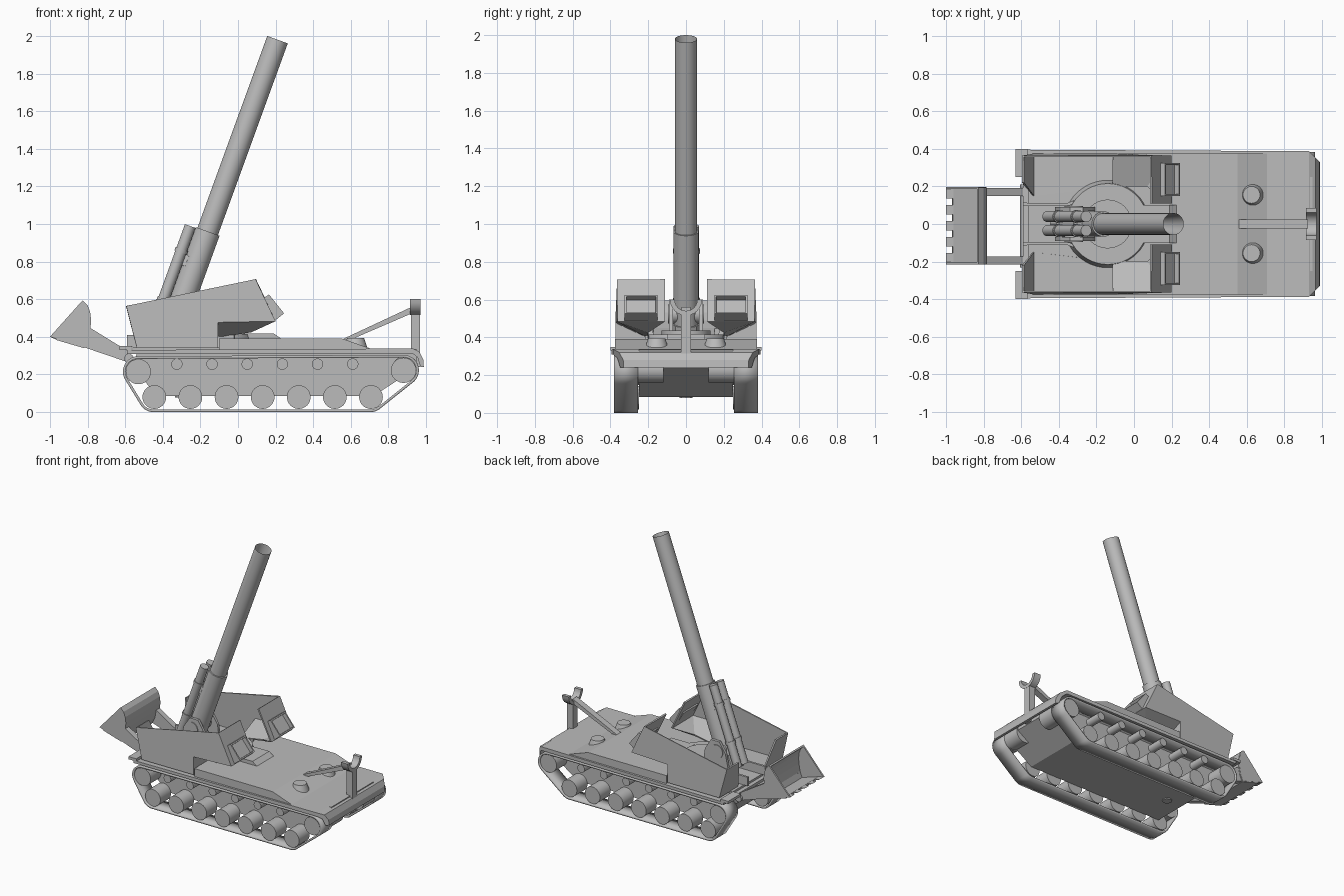
import bpy, bmesh, math
from mathutils import Vector
from mathutils.geometry import convex_hull_2d

if "Cube" in bpy.data.objects:
    bpy.data.objects.remove(bpy.data.objects["Cube"])

grey = bpy.data.materials.new("plain_grey")
grey.use_nodes = True
grey.diffuse_color = (0.5, 0.5, 0.5, 1)
grey.node_tree.nodes["Principled BSDF"].inputs["Base Color"].default_value = (0.5, 0.5, 0.5, 1)


def finish(name, bm, thick=0, smooth=False):
    bmesh.ops.recalc_face_normals(bm, faces=bm.faces)
    me = bpy.data.meshes.new(name)
    bm.to_mesh(me)
    bm.free()
    me.materials.append(grey)
    ob = bpy.data.objects.new(name, me)
    bpy.context.collection.objects.link(ob)
    if thick:
        mod = ob.modifiers.new("thickness", 'SOLIDIFY')
        mod.thickness, mod.offset = thick, 0
    if smooth:
        bpy.ops.object.select_all(action='DESELECT')
        ob.select_set(True)
        bpy.context.view_layer.objects.active = ob
        bpy.ops.object.shade_smooth_by_angle(angle=math.radians(35))
    return ob


def panels(name, points, faces, thick=0.012):
    bm = bmesh.new()
    vs = [bm.verts.new(p) for p in points]
    for f in faces:
        bm.faces.new([vs[i] for i in f])
    return finish(name, bm, thick)


def prism(name, profile, lo, hi, axis='y', smooth=False, recess=None):
    """Extrude an outline along y (outline in xz) or x (outline in yz)."""
    bm = bmesh.new()
    place = (lambda a, b, t: (a, t, b)) if axis == 'y' else (lambda a, b, t: (t, a, b))
    ends = [[bm.verts.new(place(a, b, t)) for a, b in profile] for t in (lo, hi)]
    n = len(profile)
    for e in ends:
        bm.faces.new(e)
    sides = [bm.faces.new([ends[0][i], ends[0][(i + 1) % n], ends[1][(i + 1) % n], ends[1][i]])
             for i in range(n)]
    bmesh.ops.recalc_face_normals(bm, faces=bm.faces)
    if recess:
        bmesh.ops.inset_region(bm, faces=[sides[0]], thickness=0.014)
        bmesh.ops.inset_region(bm, faces=[sides[0]], thickness=0.001, depth=-recess)
    return finish(name, bm, 0, smooth)


def box(name, x, y, z):
    return prism(name, [(x[0], z[0]), (x[1], z[0]), (x[1], z[1]), (x[0], z[1])], *y)


def tube(name, a, b, r, r2=None, bore=0, segs=32):
    a, b = Vector(a), Vector(b)
    bm = bmesh.new()
    bmesh.ops.create_cone(bm, cap_ends=True, segments=segs, radius1=r,
                          radius2=r if r2 is None else r2, depth=(b - a).length)
    if bore:
        cap = max(bm.faces, key=lambda f: f.calc_center_median().z)
        bmesh.ops.inset_region(bm, faces=[cap], thickness=bore)
        bmesh.ops.translate(bm, verts=cap.verts, vec=(0, 0, -0.3))
    rot = (b - a).to_track_quat('Z', 'Y').to_matrix()
    bmesh.ops.rotate(bm, verts=bm.verts, matrix=rot)
    bmesh.ops.translate(bm, verts=bm.verts, vec=(a + b) / 2)
    return finish(name, bm, 0, True)


# Hull, fenders and upper deck
prism("lower_hull", [(-.53, .335), (-.56, .24), (-.43, .085), (.72, .085), (.95, .235), (.95, .335)], -.25, .25)
fender = prism("fender_deck", [(-.59, .33), (-.59, .31), (.93, .31), (.955, .29), (.97, .24),
                               (.988, .24), (.985, .28), (.965, .32), (.93, .338)], -.395, .395)
corners = fender.data.attributes.new("bevel_weight_edge", 'FLOAT', 'EDGE')
for v in fender.data.vertices:          # round the nose corners in plan
    if v.co.x > .92:
        v.co.y *= 1 - 3.2 * (v.co.x - .92) ** 1.1
prism("upper_deck", [(-.1, .32), (-.1, .392), (.55, .392), (.71, .336), (.71, .32)], -.375, .375)
box("rear_platform", (-.56, .0), (-.25, .25), (.32, .345))
tube("belly_hatch", (-.3, 0, .086), (-.3, 0, .078), .035, segs=8)
prism("deck_wedge", [(.0, .39), (.0, .418), (.19, .418), (.23, .39)], -.1, .1)

# Running gear on each side
circles = [(-.53, .215, .082), (.88, .222, .082), (.705, .08, .08), (-.45, .08, .08)]
rim = [(x + r * math.cos(k * math.pi / 16), z + r * math.sin(k * math.pi / 16))
       for x, z, r in circles for k in range(32)]
loop = [rim[i] for i in convex_hull_2d(rim)]
for side, s in (("left", 1), ("right", -1)):
    bm = bmesh.new()
    rows = [[bm.verts.new((x, s * y, z)) for x, z in loop] for y in (.255, .382)]
    for i in range(len(loop)):
        j = (i + 1) % len(loop)
        bm.faces.new([rows[0][i], rows[0][j], rows[1][j], rows[1][i]])
    track = finish("track_" + side, bm, .014, True)
    track.modifiers["thickness"].offset = -1

    def axle(name, x, z, r, y0=.25, y1=.375):
        tube(f"{name}_{side}", (x, s * y0, z), (x, s * y1, z), r)

    axle("rear_sprocket", -.53, .215, .067)
    axle("front_sprocket", .88, .222, .067)
    axle("final_drive", .89, .23, .07, .12, .26)
    for i in range(7):
        axle(f"road_wheel_{i}", -.445 + i * .192, .08, .063)
    for i in range(6):
        axle(f"return_roller_{i}", -.325 + i * .187, .255, .03)

    # Rear fender steps and hatches
    box("rear_step_" + side, (-.63, -.565), sorted((s * .25, s * .4)), (.33, .35))
    tube("deck_hatch_" + side, (.625, s * .155, .345), (.625, s * .155, .395), .062, .045)

    # Open topped armour tub
    pts = [(-.59, .36, .565), (.09, .36, .705), (.195, .36, .485), (-.11, .37, .48),
           (-.11, .37, .345), (-.535, .37, .345), (-.535, .15, .345), (-.59, .22, .565),
           (.195, .11, .485), (.09, .11, .705), (.07, .2, .43), (-.11, .2, .4), (-.11, .2, .345)]
    panels("armour_tub_" + side, [(x, s * y, z) for x, y, z in pts],
           [(0, 1, 2, 3, 4, 5), (0, 5, 6, 7), (1, 9, 8, 2), (2, 8, 10),
            (2, 10, 11, 3), (3, 11, 12, 4), (4, 12, 6, 5)])
    wall = [(-.59, .105), (-.35, .105), (-.12, .19), (-.02, .21)]
    panels("inner_wall_" + side, [(x, s * y, z) for z in (.345, .41) for x, y in wall],
           [(i, i + 1, i + 5, i + 4) for i in range(3)], .016)
    prism("sight_box_" + side, [(.165, .625), (.245, .525), (.195, .485), (.125, .6)],
          *sorted((s * .15, s * .325)), recess=.03)

    # Gun trunnion cheek
    prism("trunnion_cheek_" + side, [(-.42, .38), (-.2, .38), (-.22, .52), (-.27, .6), (-.34, .6), (-.39, .52)],
          *sorted((s * .07, s * .09)))

# Turntable
tube("turntable", (-.14, 0, .34), (-.14, 0, .415), .235, .215, segs=48)
tube("turntable_cap", (-.14, 0, .41), (-.14, 0, .435), .13, segs=32)

# Gun, leaning 20 degrees towards +x
lean = Vector((math.sin(math.radians(20)), 0, math.cos(math.radians(20))))
muzzle = Vector((.21, 0, 1.98))


def along(d, back=0, y=0):
    """Point d below the muzzle, moved behind the bore and sideways."""
    return muzzle - lean * d + Vector((-lean.z, 0, lean.x)) * back + Vector((0, y, 0))


tube("barrel", along(1.3), along(0), .058, bore=.016, segs=40)
tube("barrel_sleeve", along(1.68), along(1.085), .067, segs=40)
tube("trunnion", along(1.55, 0, -.095), along(1.55, 0, .095), .05)
tube("breech", along(1.7), along(1.6), .08, segs=8)
for i, y in enumerate((-.035, .04)):
    tube(f"recoil_cylinder_{i}", along(1.69, .097, y), along(1.09, .097, y), .03, segs=24)
    for k, d in enumerate((1.22, 1.5)):
        tube(f"recoil_band_{i}_{k}", along(d + .02, .097, y), along(d, .097, y), .035, segs=24)
tube("recoil_link", along(1.3, .05), along(1.24, .05), .045, segs=8)

# Barrel travel lock
box("lock_post", (.92, .968), (-.027, .027), (.24, .53))
prism("lock_brace", [(.55, .385), (.6, .385), (.925, .525), (.925, .56)], -.024, .024)
arc = [math.pi + k * math.pi / 12 for k in range(13)]
prism("lock_saddle", [(r * math.cos(a), .6 + r * math.sin(a))
                      for r, seq in ((.085, arc), (.06, arc[::-1])) for a in seq],
      .915, .97, axis='x', smooth=True)

# Recoil spade: curved scoop with cheeks, teeth and arms
back = [(-.83, .59), (-.805, .565), (-.792, .53), (-.787, .49), (-.79, .45), (-.8, .39), (-.82, .345)]
scoop = back + [(-.965, .389)]
n = len(scoop)
panels("spade_scoop", [(x, y, z) for y in (-.215, .195) for x, z in scoop],
       [(i, i + 1, i + 1 + n, i + n) for i in range(n - 1)])
for y in (-.215, .185):
    prism("spade_cheek", back + [(-1, .4)], y, y + .012)
for k in range(5):
    y = -.205 + k * .085
    prism("spade_tooth", [(-1, .4), (-.96, .383), (-.96, .396)], y, y + .05)
for y in (-.215, .15):
    prism("spade_arm", [(-.79, .45), (-.57, .315), (-.565, .265), (-.6, .27), (-.82, .345)], y, y + .042)
tube("spade_hinge", (-.58, -.23, .285), (-.58, .21, .285), .025, segs=16)
